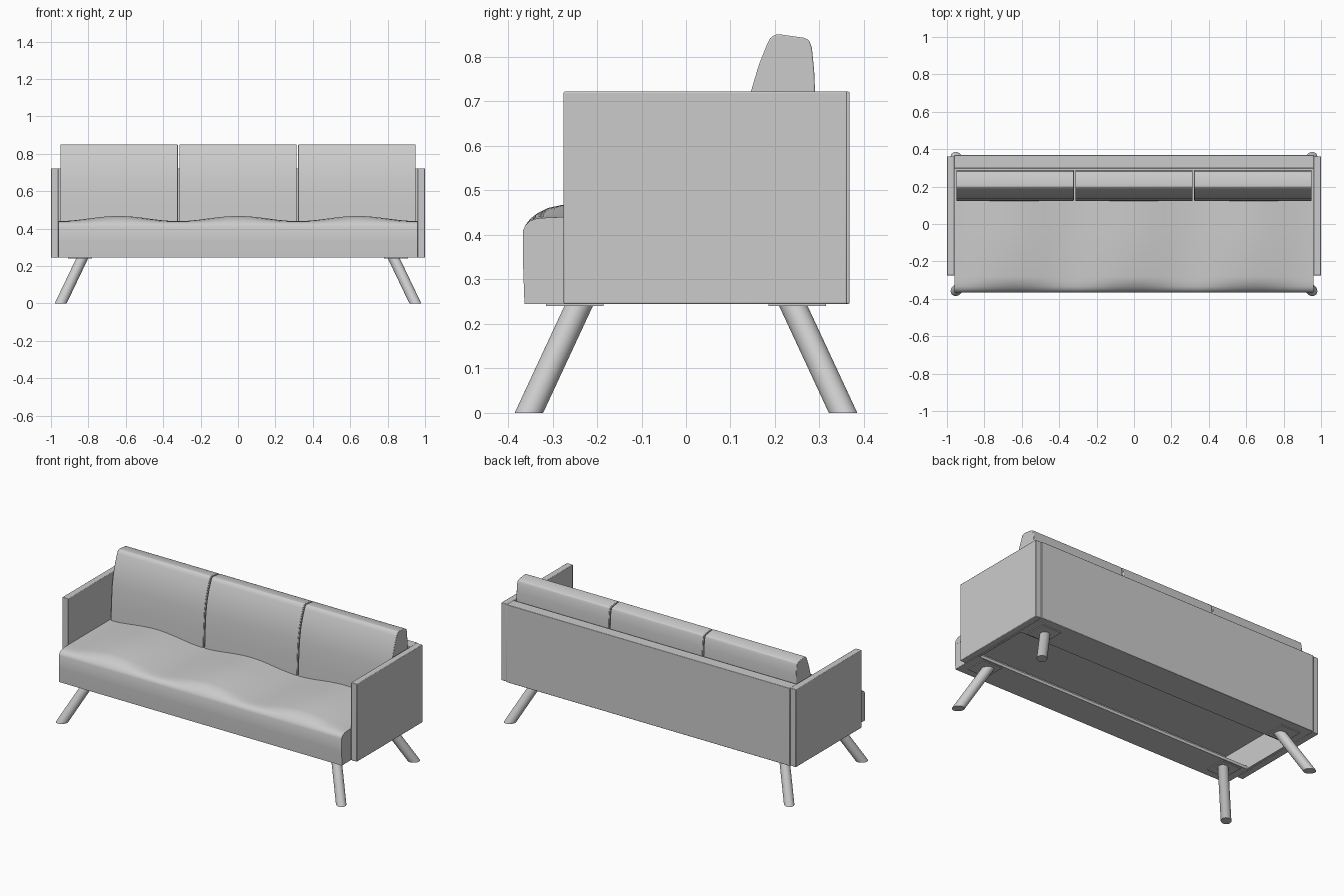
import bpy, bmesh, math
from mathutils import Vector

if "Cube" in bpy.data.objects:
    bpy.data.objects.remove(bpy.data.objects["Cube"], do_unlink=True)

GREY = (0.6, 0.6, 0.6, 1)
mat = bpy.data.materials.new("plain_grey")
mat.use_nodes = True
mat.diffuse_color = GREY
mat.node_tree.nodes["Principled BSDF"].inputs["Base Color"].default_value = GREY


def finish(name, bm, bevel=0.0, angle=35):
    bmesh.ops.recalc_face_normals(bm, faces=bm.faces)
    mesh = bpy.data.meshes.new(name)
    bm.to_mesh(mesh)
    bm.free()
    mesh.materials.append(mat)
    obj = bpy.data.objects.new(name, mesh)
    bpy.context.collection.objects.link(obj)
    if bevel:
        mod = obj.modifiers.new("soft_edge", "BEVEL")
        mod.width, mod.segments = bevel, 2
    bpy.ops.object.select_all(action="DESELECT")
    obj.select_set(True)
    bpy.context.view_layer.objects.active = obj
    bpy.ops.object.shade_smooth_by_angle(angle=math.radians(angle))
    return obj


def box(name, x, y, z, bevel=0.0):
    bm = bmesh.new()
    bmesh.ops.create_cube(bm, size=1)
    for v in bm.verts:
        v.co = [(a + b) / 2 + c * (b - a) for (a, b), c in zip((x, y, z), v.co)]
    return finish(name, bm, bevel)


def loft(name, sections, bevel=0.0, angle=35):
    """Join closed sections with faces and cap both ends."""
    bm = bmesh.new()
    rings = [[bm.verts.new(p) for p in s] for s in sections]
    n = len(rings[0])
    for a, b in zip(rings, rings[1:]):
        for i in range(n):
            j = (i + 1) % n
            bm.faces.new((a[i], a[j], b[j], b[i]))
    bm.faces.new(rings[0])
    bm.faces.new(rings[-1])
    return finish(name, bm, bevel, angle)


SIDES = (("left", 1), ("right", -1))
ENDS = (("front", -1), ("back", 1))
BASE = 0.245

# Back panel
box("back_panel", (-0.962, 0.962), (0.298, 0.368), (BASE, 0.722), 0.003)

# Seat: hollow shell with three crowned cushions (y, z, share of the crown)
profile = [(-0.363, BASE, 0), (-0.366, 0.33, 0), (-0.366, 0.41, 0), (-0.361, 0.422, 0),
           (-0.35, 0.432, 0.15), (-0.335, 0.437, 0.4), (-0.31, 0.439, 0.8),
           (-0.28, 0.44, 1), (0, 0.44, 1), (0.3, 0.44, 1),
           (0.3, 0.4, 0), (-0.35, 0.4, 0), (-0.35, BASE, 0)]
sections = []
COLUMNS = 72
for i in range(COLUMNS + 1):
    x = -0.96 + 1.92 * i / COLUMNS
    crown = 0.027 * (1 + math.cos(math.tau * x / 0.64)) / 2
    sections.append([(x, y, z + w * crown) for y, z, w in profile])
loft("seat", sections)

# Rails under the seat
for end, t in ENDS:
    edges = sorted((t * 0.175, t * 0.36))
    box(end + "_rail", (-0.959, 0.959), edges, (BASE, 0.263))

# Three back cushions
cushion = [(0.122, 0.42), (0.126, 0.54), (0.134, 0.65), (0.146, 0.722), (0.163, 0.78),
           (0.182, 0.828), (0.189, 0.842), (0.2, 0.85), (0.215, 0.85), (0.265, 0.843),
           (0.277, 0.837), (0.283, 0.82), (0.288, 0.77), (0.29, 0.722), (0.29, 0.42)]
for name, cx in (("right", -0.636), ("middle", 0), ("left", 0.636)):
    loft(name + "_back_cushion",
         [[(cx + dx, y, z) for y, z in cushion] for dx in (-0.314, 0.314)], 0.003)

for side, s in SIDES:
    # Arm panel and the closed end of the seat
    box(side + "_arm", sorted((s * 0.96, s)), (-0.275, 0.362), (BASE, 0.722), 0.003)
    box(side + "_seat_end", sorted((s * 0.945, s * 0.9595)), (-0.362, 0.3), (BASE + 0.001, 0.41))
    for end, t in ENDS:
        label = end + "_" + side
        # Mounting plate
        box(label + "_leg_plate", sorted((s * 0.78, s * 0.91)),
            sorted((t * 0.185, t * 0.315)), (0.24, BASE + 0.002))
        # Splayed round leg, cut level at floor and seat
        lean = Vector((s, t, 0)).normalized()
        across = Vector((-lean.y, lean.x, 0))
        rings = []
        for centre in (Vector((s * 0.948, t * 0.353, 0)), Vector((s * 0.832, t * 0.24, 0.243))):
            rings.append([centre + lean * 0.035 * math.cos(a) + across * 0.029 * math.sin(a)
                          for a in (math.tau * k / 32 for k in range(32))])
        loft(label + "_leg", rings)
